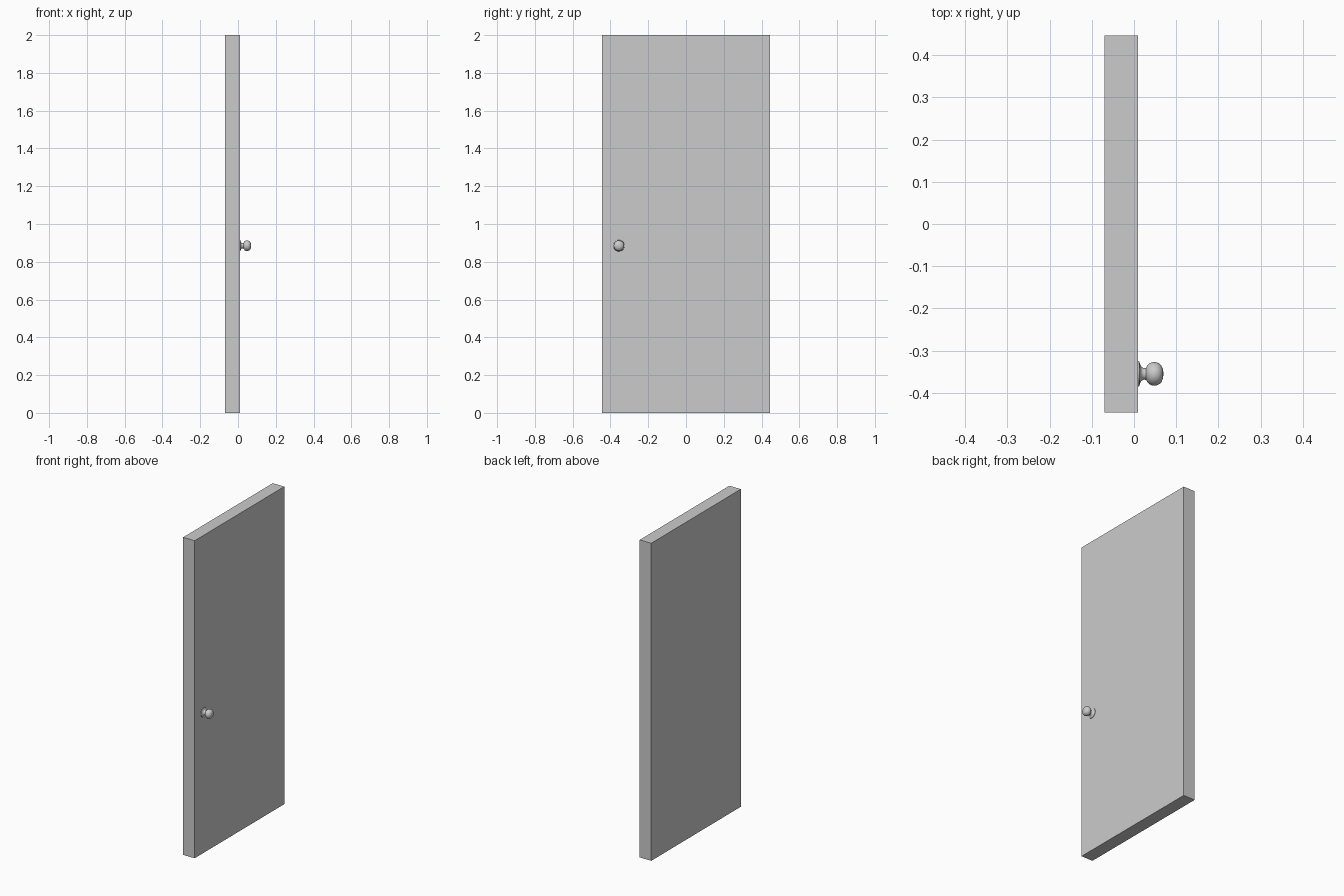
import bpy, bmesh, math
from mathutils import Matrix, Vector

if "Cube" in bpy.data.objects:
    bpy.data.objects.remove(bpy.data.objects["Cube"])

# Door slab
X0, X1, HALF_W, H = -0.07, 0.01, 0.446, 2.0
bm = bmesh.new()
bmesh.ops.create_cube(bm, size=1, matrix=Matrix.Translation(((X0 + X1) / 2, 0, H / 2))
                      @ Matrix.Diagonal((X1 - X0, 2 * HALF_W, H, 1)))
mesh = bpy.data.meshes.new("door_panel")
bm.to_mesh(mesh)
bm.free()
bpy.context.collection.objects.link(bpy.data.objects.new("door_panel", mesh))

# Knob: flange, neck and rounded grip lathed around the x axis (offset, radius)
profile = [(0, 0), (0, .030), (.0025, .029), (.005, .021), (.008, .0160), (.014, .0135),
           (.019, .0145), (.0215, .0195), (.026, .0245), (.032, .0273), (.038, .028),
           (.044, .0272), (.050, .0245), (.055, .0195), (.0585, .0115), (.060, 0)]
bm = bmesh.new()
verts = [bm.verts.new((x, 0, r)) for x, r in profile]
edges = [bm.edges.new(pair) for pair in zip(verts, verts[1:])]
bmesh.ops.spin(bm, geom=verts + edges, cent=(0, 0, 0), axis=(1, 0, 0),
               angle=math.tau, steps=32, use_duplicate=False)
bmesh.ops.remove_doubles(bm, verts=bm.verts, dist=1e-5)
bmesh.ops.recalc_face_normals(bm, faces=bm.faces)
mesh = bpy.data.meshes.new("door_knob")
bm.to_mesh(mesh)
bm.free()
knob = bpy.data.objects.new("door_knob", mesh)
knob.location = Vector((X1, -0.355, 0.885))
bpy.context.collection.objects.link(knob)
bpy.context.view_layer.objects.active = knob
knob.select_set(True)
bpy.ops.object.shade_smooth_by_angle(angle=math.radians(50))
